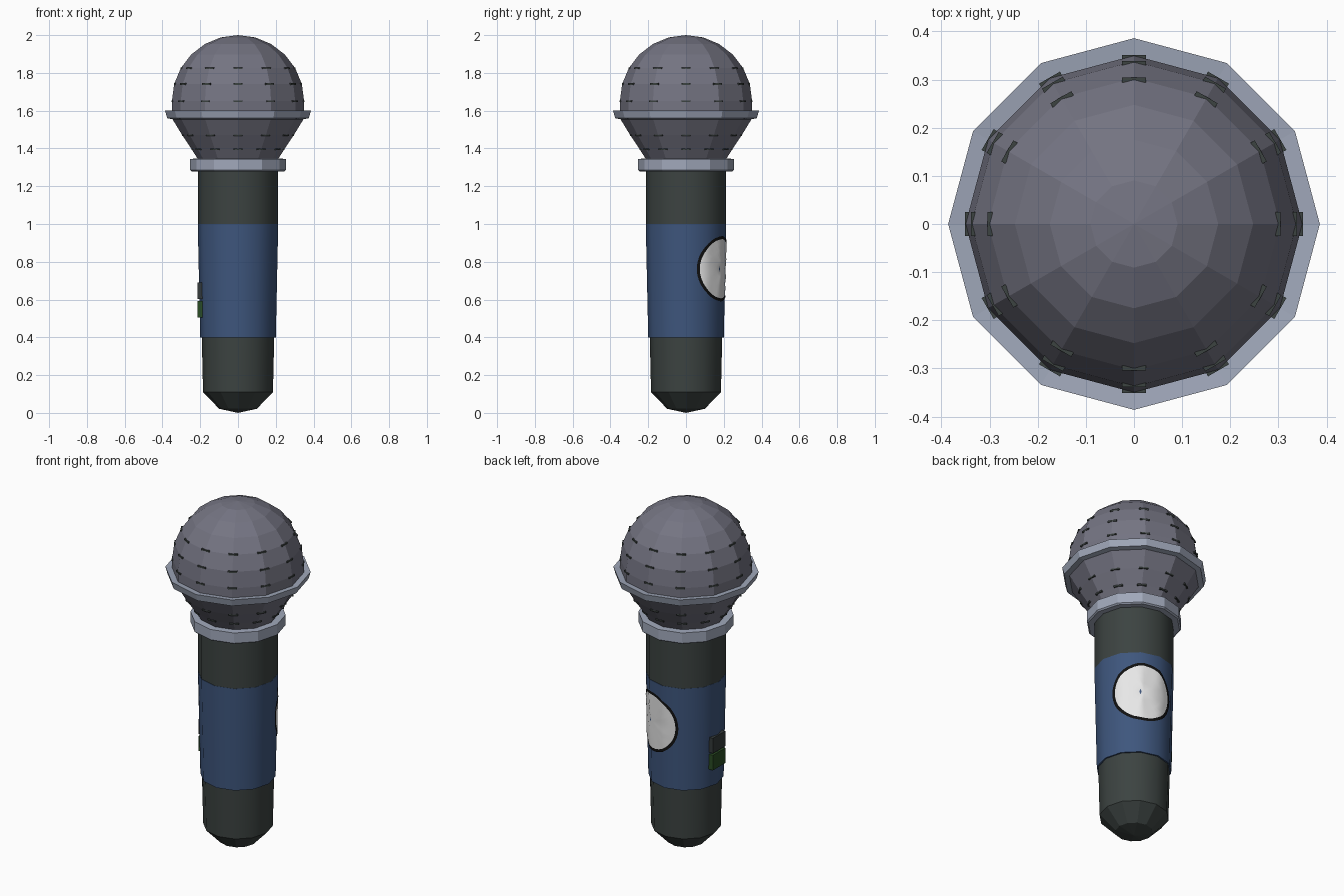
import bpy, bmesh, math
from mathutils import Vector, Matrix

if "Cube" in bpy.data.objects:
    bpy.data.objects.remove(bpy.data.objects["Cube"])

SIDES = 12


def mat(name, r, g, b):
    lin = [((c / 255 + 0.055) / 1.055) ** 2.4 if c > 10 else c / 255 / 12.92 for c in (r, g, b)]
    m = bpy.data.materials.new(name)
    m.diffuse_color = (*lin, 1)
    m.use_nodes = True
    m.node_tree.nodes["Principled BSDF"].inputs["Base Color"].default_value = m.diffuse_color
    return m


GRILLE = mat("grille grey", 116, 116, 130)
METAL = mat("pale metal", 160, 168, 186)
DARK = mat("dark handle", 60, 67, 65)
BLUE = mat("blue band", 62, 86, 125)
WHITE = mat("white", 240, 240, 240)
BLACK = mat("black", 16, 16, 16)
BUTTON = mat("button grey", 52, 58, 58)
GREEN = mat("dark green", 42, 76, 36)


def finish(name, bm, mats, smooth=False):
    me = bpy.data.meshes.new(name)
    bm.to_mesh(me)
    bm.free()
    for m in mats:
        me.materials.append(m)
    for p in me.polygons:
        p.use_smooth = smooth
    ob = bpy.data.objects.new(name, me)
    bpy.context.collection.objects.link(ob)
    if smooth:
        me.set_sharp_from_angle(angle=math.radians(35))
    return ob


def lathe(name, profile, m, smooth=False, closed=False):
    """Spin (radius, z) points listed top to bottom; radius 0 makes a pole."""
    bm = bmesh.new()
    rows = []
    for r, z in profile:
        if r == 0:
            rows.append([bm.verts.new((0, 0, z))] * SIDES)
        else:
            rows.append([bm.verts.new((r * math.cos(math.tau * i / SIDES),
                                       r * math.sin(math.tau * i / SIDES), z)) for i in range(SIDES)])
    pairs = list(zip(rows, rows[1:])) + ([(rows[-1], rows[0])] if closed else [])
    for a, b in pairs:
        for i in range(SIDES):
            j = (i + 1) % SIDES
            bm.faces.new(list(dict.fromkeys((a[i], b[i], b[j], a[j]))))
    bmesh.ops.recalc_face_normals(bm, faces=bm.faces)
    return finish(name, bm, [m], smooth)


# grille head: round top and tapered lower half
dome = [(0.35 * math.sin(math.radians(a)), 1.65 + 0.35 * math.cos(math.radians(a))) for a in range(0, 91, 15)]
lathe("grille_head", dome + [(0.35, 1.56), (0.295, 1.47), (0.245, 1.395), (0.21, 1.34)], GRILLE)
lathe("grille_ring", [(0.34, 1.595), (0.386, 1.6), (0.375, 1.56), (0.34, 1.553)], METAL, closed=True)

# collar, handle and blue band
lathe("collar", [(0.19, 1.347), (0.253, 1.345), (0.253, 1.285), (0.245, 1.278), (0.19, 1.278)], METAL, closed=True)
lathe("upper_handle", [(0.212, 1.3), (0.212, 1.0)], DARK, True)
lathe("blue_band", [(0.19, 1.0), (0.213, 1.0), (0.2, 0.4), (0.18, 0.4)], BLUE, True)
lathe("lower_handle", [(0.192, 0.41), (0.185, 0.11)], DARK, True)
lathe("handle_end", [(0.185, 0.11), (0.1, 0.022), (0, 0)], DARK)

# short dark slots at the corners of the grille facets
bm = bmesh.new()
for r, z in ((0.303, 1.825), (0.338, 1.741), (0.35, 1.65), (0.295, 1.47), (0.245, 1.395)):
    for i in range(SIDES):
        place = Matrix.Rotation(math.tau * i / SIDES, 4, 'Z') @ Matrix.Translation((r - 0.004, 0, z))
        bmesh.ops.create_cube(bm, size=1, matrix=place @ Matrix.Diagonal((0.01, 0.05, 0.009, 1)))
finish("grille_slots", bm, [DARK])

# small pale spot on top of the grille, one disc per facet
bm = bmesh.new()
for x, y, rad, az in ((-0.13, 0.052, 0.03, 165), (-0.102, 0.082, 0.021, 135)):
    az = math.radians(az)
    tilt = math.radians(22.5)
    n = Vector((math.sin(tilt) * math.cos(az), math.sin(tilt) * math.sin(az), math.cos(tilt)))
    a0 = Vector((0.0875, 0, 1.973))          # mid-edge of the facet's inner side
    z = a0.z - math.tan(tilt) * (x * math.cos(az) + y * math.sin(az) - a0.x) + 0.005
    place = Matrix.Translation((x, y, z)) @ n.to_track_quat('Z', 'Y').to_matrix().to_4x4()
    bmesh.ops.create_circle(bm, cap_ends=True, segments=10, radius=rad, matrix=place)
finish("pale_spot", bm, [METAL])


# round white badge with black rim, wrapped on the faceted band
def on_band(u, z, lift):
    th = u / 0.203 + math.radians(65)
    r = 0.2 + 0.013 * (z - 0.4) / 0.6
    step = math.tau / SIDES
    r *= math.cos(step / 2) / math.cos(th % step - step / 2)
    return ((r + lift) * math.cos(th), (r + lift) * math.sin(th), z)


bm = bmesh.new()
N = 36
radii = (0.0, 0.05, 0.1, 0.135, 0.157, 0.173)
rows = []
for rad in radii:
    pts = [on_band(rad * math.cos(math.tau * i / N), 0.763 + rad * math.sin(math.tau * i / N), 0.005)
           for i in range(N)]
    rows.append([bm.verts.new(p) for p in pts] if rad else [bm.verts.new(pts[0])] * N)
for k, (a, b) in enumerate(zip(rows, rows[1:])):
    for i in range(N):
        j = (i + 1) % N
        f = bm.faces.new(list(dict.fromkeys((a[i], b[i], b[j], a[j]))))
        f.material_index = 1 if k == len(radii) - 2 else 0
bmesh.ops.recalc_face_normals(bm, faces=bm.faces)
if sum(f.normal.dot(f.calc_center_median().xy.to_3d()) for f in bm.faces) < 0:
    bmesh.ops.reverse_faces(bm, faces=bm.faces)
finish("badge", bm, [WHITE, BLACK], True)

# two buttons on the left side
for name, z, m in (("upper_button", 0.647, BUTTON), ("lower_button", 0.548, GREEN)):
    bm = bmesh.new()
    bmesh.ops.create_cube(bm, size=1, matrix=Matrix.Translation((-0.195, 0, z))
                          @ Matrix.Diagonal((0.038, 0.115, 0.088, 1)))
    finish(name, bm, [m])
